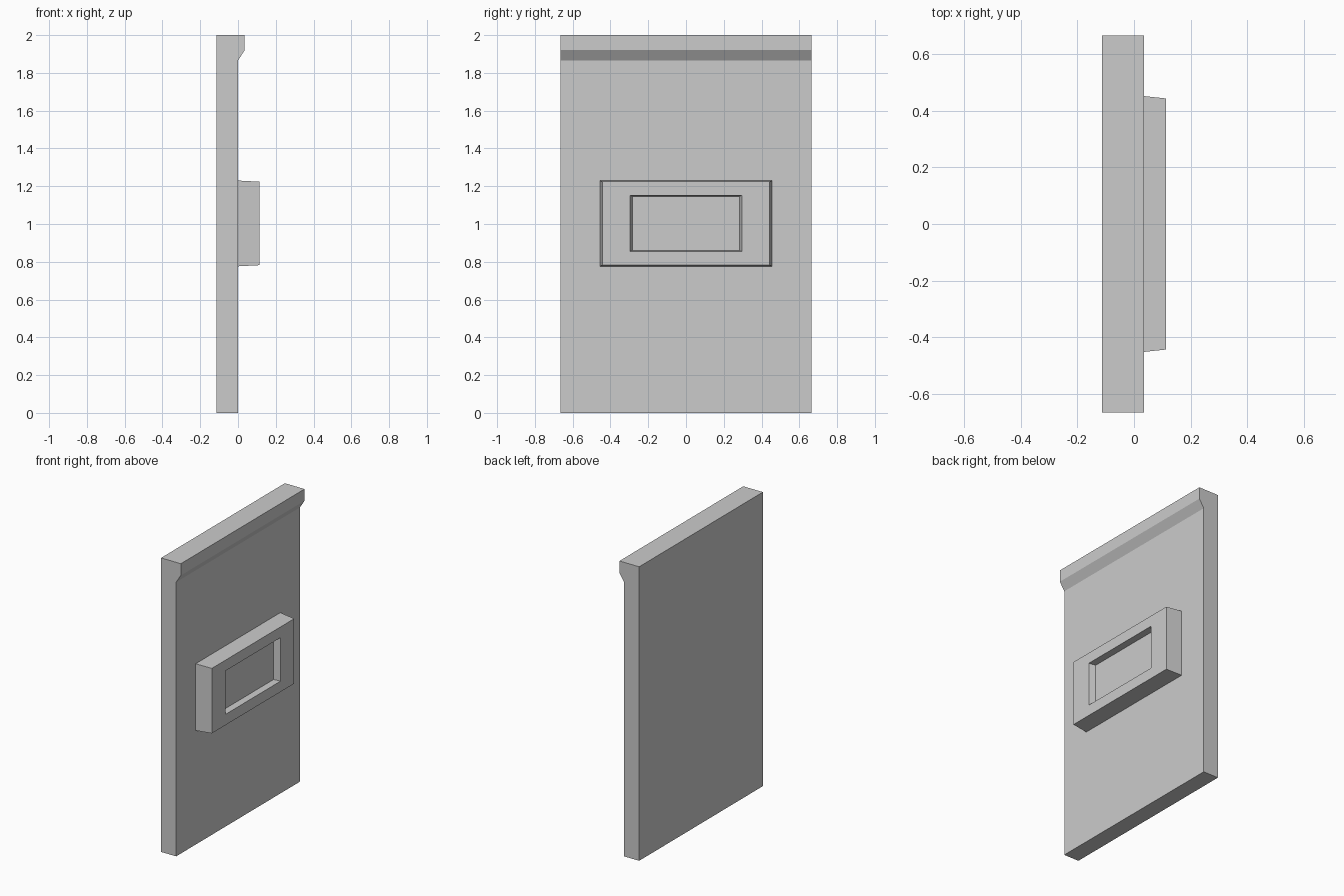
import bpy, bmesh

if "Cube" in bpy.data.objects:
    bpy.data.objects.remove(bpy.data.objects["Cube"])


def make_object(name, bm):
    bmesh.ops.recalc_face_normals(bm, faces=bm.faces)
    mesh = bpy.data.meshes.new(name)
    bm.to_mesh(mesh)
    bm.free()
    obj = bpy.data.objects.new(name, mesh)
    bpy.context.collection.objects.link(obj)
    return obj


# Wall panel: side profile (x, z) with the overhanging top lip, extruded along y
half_width = 0.665
profile = [(-0.113, 0), (0, 0), (0, 1.865), (0.035, 1.92), (0.035, 2), (-0.113, 2)]
bm = bmesh.new()
side = bm.faces.new([bm.verts.new((x, -half_width, z)) for x, z in profile])
result = bmesh.ops.extrude_face_region(bm, geom=[side])
new_verts = [v for v in result["geom"] if isinstance(v, bmesh.types.BMVert)]
bmesh.ops.translate(bm, verts=new_verts, vec=(0, 2 * half_width, 0))
make_object("wall_panel", bm)

# Raised frame: tapered rectangular loops (x, half y, half z) from wall to recess floor
centre_z = 1.003
loops = [(0, 0.455, 0.227), (0.113, 0.443, 0.221),
         (0.113, 0.296, 0.148), (0.07, 0.282, 0.143)]
bm = bmesh.new()
rings = [[bm.verts.new((x, sy * hy, centre_z + sz * hz))
          for sy, sz in ((-1, -1), (1, -1), (1, 1), (-1, 1))]
         for x, hy, hz in loops]
for a, b in zip(rings, rings[1:]):
    for i in range(4):
        j = (i + 1) % 4
        bm.faces.new((a[i], a[j], b[j], b[i]))
bm.faces.new(rings[0])
bm.faces.new(rings[-1])
make_object("recessed_frame", bm)
